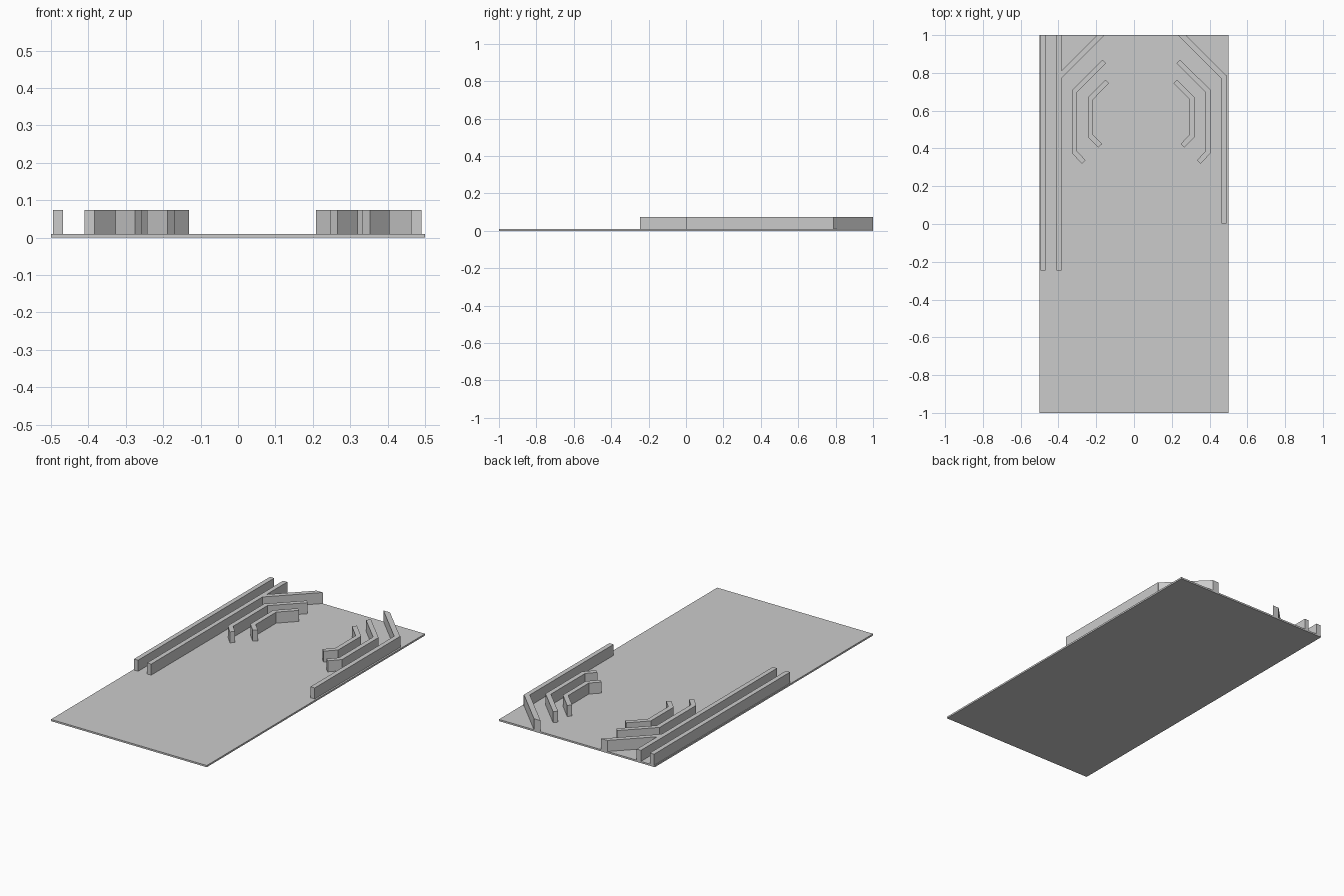
import bpy, bmesh
from mathutils import Vector

if "Cube" in bpy.data.objects:
    bpy.data.objects.remove(bpy.data.objects["Cube"])

BASE_TOP, WALL_TOP = 0.01, 0.074
WIDTH = 0.027
AXIS = 0.0385  # the two guide banks mirror about this x


def prism(name, outline, z0, z1):
    """Extrude a flat outline between two heights."""
    bm = bmesh.new()
    face = bm.faces.new([bm.verts.new((x, y, z0)) for x, y in outline])
    ext = bmesh.ops.extrude_face_region(bm, geom=[face])
    verts = [g for g in ext["geom"] if isinstance(g, bmesh.types.BMVert)]
    bmesh.ops.translate(bm, verts=verts, vec=(0, 0, z1 - z0))
    bmesh.ops.recalc_face_normals(bm, faces=bm.faces)
    mesh = bpy.data.meshes.new(name)
    bm.to_mesh(mesh)
    bm.free()
    obj = bpy.data.objects.new(name, mesh)
    bpy.context.collection.objects.link(obj)
    return obj


def rect(x0, x1, y0, y1):
    return [(x0, y0), (x1, y0), (x1, y1), (x0, y1)]


def band(path, width):
    """Outline of a constant-width strip with mitred corners."""
    pts = [Vector(p) for p in path]
    left, right = [], []
    for i, p in enumerate(pts):
        dirs = [(pts[j + 1] - pts[j]).normalized()
                for j in (i - 1, i) if 0 <= j < len(pts) - 1]
        normals = [Vector((-d.y, d.x)) for d in dirs]
        n = sum(normals, Vector((0, 0))).normalized()
        off = n * (width / 2 / n.dot(normals[0]))
        left.append(p + off)
        right.append(p - off)
    return [tuple(p) for p in left + right[::-1]]


def mirrored(path):
    return [(2 * AXIS - x, y) for x, y in path]


# Base board
prism("base_board", rect(-0.5, 0.5, -1, 1), 0, BASE_TOP)

# Long straight rails
prism("left_outer_rail", rect(-0.495, -0.468, -0.247, 1), BASE_TOP, WALL_TOP)
prism("left_inner_rail", rect(-0.411, -0.384, -0.247, 1), BASE_TOP, WALL_TOP)
prism("right_rail", rect(0.463, 0.490, 0.003, 0.789), BASE_TOP, WALL_TOP)

# Diagonal deflectors, cut flush with the back edge
deflector = [(-0.386, 0.770), (-0.156, 1), (-0.196, 1), (-0.386, 0.810)]
prism("left_deflector", deflector, BASE_TOP, WALL_TOP)
right_deflector = [(0.463, 0.770), (0.233, 1), (0.275, 1), (0.486, 0.789), (0.463, 0.789)]
prism("right_deflector", right_deflector, BASE_TOP, WALL_TOP)

# Bent lane guides on both sides
guides = {
    "outer_lane_guide": [(-0.158, 0.860), (-0.3145, 0.704), (-0.3145, 0.380), (-0.266, 0.328)],
    "inner_lane_guide": [(-0.141, 0.755), (-0.230, 0.665), (-0.230, 0.466), (-0.179, 0.414)],
}
for name, path in guides.items():
    prism("left_" + name, band(path, WIDTH), BASE_TOP, WALL_TOP)
    prism("right_" + name, band(mirrored(path), WIDTH), BASE_TOP, WALL_TOP)
